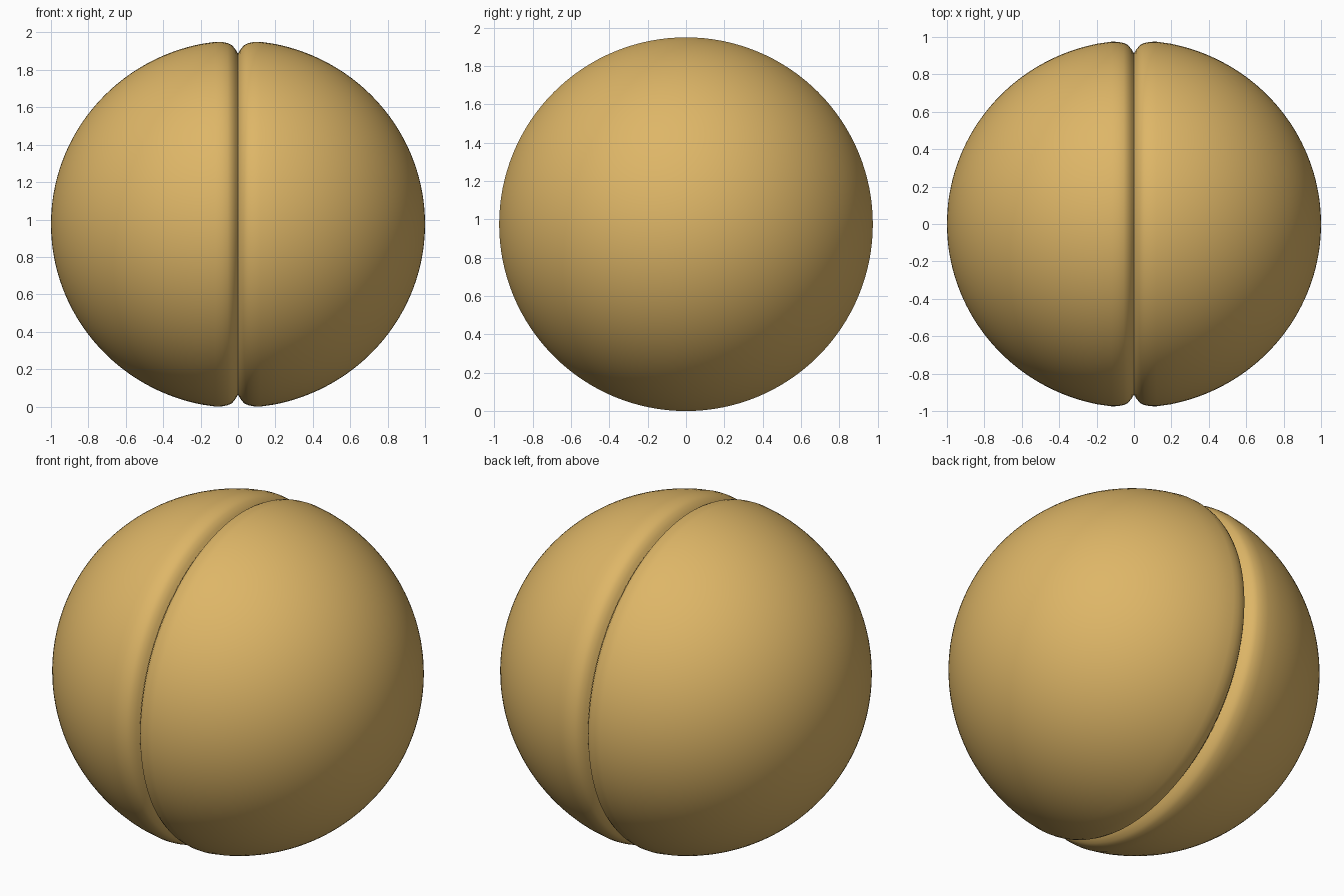
import bpy, bmesh, math
from mathutils import Matrix

if "Cube" in bpy.data.objects:
    bpy.data.objects.remove(bpy.data.objects["Cube"])

RADIUS = 0.975   # widest radius, also the height of the centre

tan = bpy.data.materials.new("warm tan")
tan.diffuse_color = (0.73, 0.468, 0.136, 1)
tan.use_nodes = True
tan.node_tree.nodes["Principled BSDF"].inputs["Base Color"].default_value = tan.diffuse_color

# Half profile (x, radius): rounded lip at the groove, then a dome to the tip
profile = [(0, 0.912), (0.012, 0.932), (0.032, 0.957), (0.055, 0.968),
           (0.085, 0.974), (0.12, 0.975)]
start = math.asin(0.16)
for i in range(1, 41):
    a = start + (math.pi / 2 - start) * i / 40
    profile.append((math.sin(a), 0.983 * math.cos(a)))


def make_half(name, side):
    """Spin the profile around the x axis to make one half of the ball."""
    bm = bmesh.new()
    verts = [bm.verts.new((side * x, 0, r)) for x, r in profile]
    edges = [bm.edges.new(pair) for pair in zip(verts, verts[1:])]
    bmesh.ops.spin(bm, geom=verts + edges, cent=(0, 0, 0), axis=(1, 0, 0),
                   angle=2 * math.pi, steps=128)
    bmesh.ops.remove_doubles(bm, verts=bm.verts, dist=0.0005)
    bmesh.ops.recalc_face_normals(bm, faces=bm.faces)
    # An open shell: make sure the faces point away from the centre
    if sum(f.normal.dot(f.calc_center_median()) for f in bm.faces) < 0:
        bmesh.ops.reverse_faces(bm, faces=bm.faces)
    bm.transform(Matrix.Translation((0, 0, RADIUS)))
    mesh = bpy.data.meshes.new(name)
    bm.to_mesh(mesh)
    bm.free()
    mesh.materials.append(tan)
    mesh.shade_smooth()
    obj = bpy.data.objects.new(name, mesh)
    bpy.context.collection.objects.link(obj)


make_half("left_half", -1)
make_half("right_half", 1)
